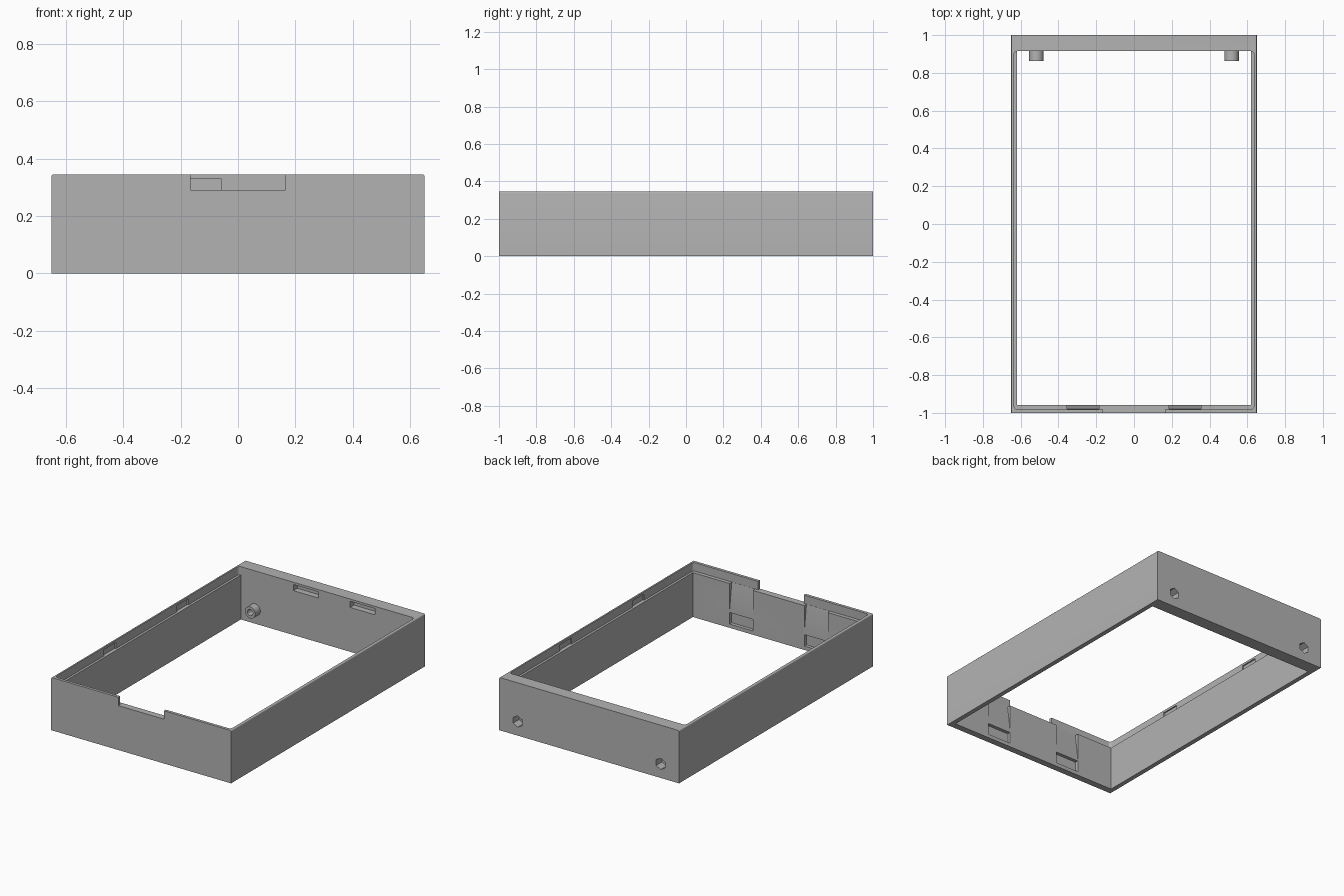
import bpy, bmesh, math
from mathutils import Matrix, Vector

if "Cube" in bpy.data.objects:
    bpy.data.objects.remove(bpy.data.objects["Cube"], do_unlink=True)

# Main dimensions
HX, HY, H = 0.65, 1.0, 0.345      # outer half sizes and height
LEDGE = 0.29                      # height of the inner ledge
IX, FRONT, BACK = 0.62, -0.957, 0.915   # inner wall faces
LIP_X, LIP_FRONT = 0.635, -0.981  # inner faces of the thin upper lip

grey = bpy.data.materials.new("plain grey")
grey.use_nodes = True
grey.diffuse_color = (0.45, 0.45, 0.45, 1)
grey.node_tree.nodes["Principled BSDF"].inputs["Base Color"].default_value = (0.45, 0.45, 0.45, 1)


def to_object(name, bm):
    bmesh.ops.recalc_face_normals(bm, faces=bm.faces)
    mesh = bpy.data.meshes.new(name)
    bm.to_mesh(mesh)
    bm.free()
    mesh.materials.append(grey)
    ob = bpy.data.objects.new(name, mesh)
    bpy.context.scene.collection.objects.link(ob)
    return ob


def box(name, x, y, z, bevel=0, pick=None):
    """Box from three ranges, with chosen edges rounded."""
    bm = bmesh.new()
    bmesh.ops.create_cube(bm, size=1)
    for v in bm.verts:
        v.co = Vector([r[0] if c < 0 else r[1] for c, r in zip(v.co, (x, y, z))])
    if bevel:
        edges = [e for e in bm.edges if pick(e)]
        bmesh.ops.bevel(bm, geom=edges, offset=bevel, segments=4, profile=0.5, affect='EDGES')
    return to_object(name, bm)


def rod(name, x, y, z, radius, sides):
    """Prism or cylinder lying along y."""
    bm = bmesh.new()
    turn = Matrix.Translation((x, (y[0] + y[1]) / 2, z)) @ Matrix.Rotation(math.pi / 2, 4, 'X')
    bmesh.ops.create_cone(bm, cap_ends=True, segments=sides, radius1=radius,
                          radius2=radius, depth=y[1] - y[0], matrix=turn)
    return to_object(name, bm)


def ramp(name, x, profile):
    """Extrude a y-z profile along x."""
    bm = bmesh.new()
    face = bm.faces.new([bm.verts.new((x[0], y, z)) for y, z in profile])
    new = bmesh.ops.extrude_face_region(bm, geom=[face])["geom"]
    bmesh.ops.translate(bm, vec=(x[1] - x[0], 0, 0),
                        verts=[g for g in new if isinstance(g, bmesh.types.BMVert)])
    return to_object(name, bm)


def combine(target, tool, operation):
    """Apply a boolean and drop the tool."""
    mod = target.modifiers.new("join", 'BOOLEAN')
    mod.operation, mod.solver, mod.object = operation, 'EXACT', tool
    graph = bpy.context.evaluated_depsgraph_get()
    mesh = bpy.data.meshes.new_from_object(target.evaluated_get(graph))
    target.modifiers.clear()
    target.data = mesh
    bpy.data.objects.remove(tool, do_unlink=True)


def upright(e):
    return abs(e.verts[0].co.z - e.verts[1].co.z) > 0.1


def top_side(e):
    return all(v.co.z > 0.3 for v in e.verts) and abs(e.verts[0].co.y - e.verts[1].co.y) > 0.1


# Frame body with softened long top edges
frame = box("frame", (-HX, HX), (-HY, HY), (0, H), 0.007, top_side)

# Pegs on the inside of the back wall are joined after the opening is cut
cuts = [
    box("opening", (-IX, IX), (FRONT, BACK), (-0.1, 0.5)),
    box("lip_recess", (-LIP_X, LIP_X), (LIP_FRONT, BACK), (LEDGE, 0.5), 0.018, upright),
    box("front_notch", (-0.165, 0.165), (-1.1, -0.95), (LEDGE, 0.5)),
]
for cut in cuts:
    combine(frame, cut, 'DIFFERENCE')

for s in (-1, 1):
    # Peg with a screw bore and a six-sided nut pocket behind it
    px, pz = s * 0.517, 0.092
    combine(frame, rod("peg", px, (0.863, 0.95), pz, 0.038, 32), 'UNION')
    combine(frame, rod("bore", px, (0.8, 1.1), pz, 0.02, 24), 'DIFFERENCE')
    combine(frame, rod("nut_pocket", px, (0.94, 1.1), pz, 0.037, 6), 'DIFFERENCE')

    # Snap recesses in the side lips
    for y in (0.335, -0.415):
        xs = sorted((s * (LIP_X - 0.03), s * 0.644))
        combine(frame, box("side_snap", xs, (y - 0.06, y + 0.06), (LEDGE, 0.33)), 'DIFFERENCE')

    # Sloped guide and catch pocket on the inside of the front wall
    xs = sorted((s * 0.185, s * 0.355))
    profile = [(FRONT + 0.02, LEDGE + 0.01), (LIP_FRONT + 0.001, LEDGE + 0.01),
               (LIP_FRONT + 0.001, LEDGE), (FRONT, 0.11), (FRONT + 0.02, 0.11)]
    combine(frame, ramp("guide", xs, profile), 'DIFFERENCE')
    combine(frame, box("catch", xs, (FRONT - 0.022, FRONT + 0.02), (0.025, 0.1)), 'DIFFERENCE')

# Slots in the back wall
for x in ((-0.24, -0.06), (0.17, 0.35)):
    combine(frame, box("back_slot", x, (BACK - 0.03, BACK + 0.04), (LEDGE, 0.33)), 'DIFFERENCE')

# Smooth the round parts, keep corners crisp
bpy.context.view_layer.objects.active = frame
frame.select_set(True)
bpy.ops.object.shade_smooth_by_angle(angle=math.radians(30))
